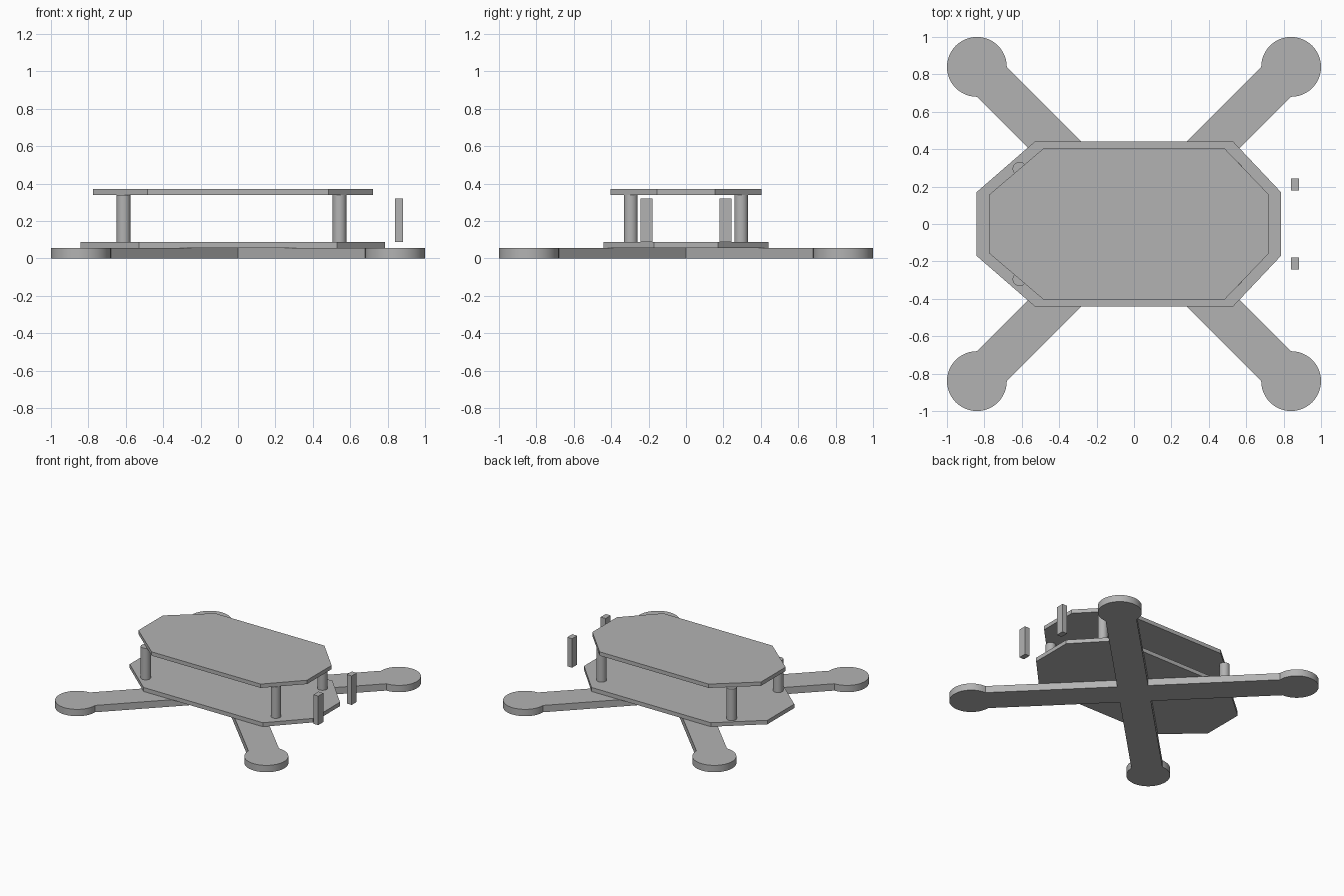
import bpy, bmesh
from math import cos, sin, pi, radians

cube = bpy.data.objects.get("Cube")
if cube:
    bpy.data.objects.remove(cube, do_unlink=True)

# One plain grey for the whole frame
grey = bpy.data.materials.new("plain_grey")
grey.use_nodes = True
GREY = (0.45, 0.45, 0.45, 1)
grey.diffuse_color = GREY
grey.node_tree.nodes["Principled BSDF"].inputs["Base Color"].default_value = GREY


def slab(name, outline, bottom, top):
    """Extrude a flat outline between two heights."""
    bm = bmesh.new()
    base = bm.faces.new([bm.verts.new((x, y, bottom)) for x, y in outline])
    up = bmesh.ops.extrude_face_region(bm, geom=[base])["geom"]
    bmesh.ops.translate(bm, vec=(0, 0, top - bottom),
                        verts=[v for v in up if isinstance(v, bmesh.types.BMVert)])
    bmesh.ops.recalc_face_normals(bm, faces=bm.faces)
    mesh = bpy.data.meshes.new(name)
    bm.to_mesh(mesh)
    bm.free()
    mesh.materials.append(grey)
    obj = bpy.data.objects.new(name, mesh)
    bpy.context.collection.objects.link(obj)
    bpy.ops.object.select_all(action='DESELECT')
    obj.select_set(True)
    bpy.context.view_layer.objects.active = obj
    bpy.ops.object.shade_smooth_by_angle(angle=radians(30))
    return obj


def circle(cx, cy, radius, start, sweep, steps):
    return [(cx + radius * cos(start + sweep * i / steps),
             cy + radius * sin(start + sweep * i / steps)) for i in range(steps + 1)]


def chamfered(back, front, half_width, side_x, end_y):
    """Eight-sided plate outline, mirrored across the long axis."""
    half = [(front, end_y), (side_x, half_width), (-side_x, half_width), (back, end_y)]
    return half + [(x, -y) for x, y in reversed(half)]


ARM_TOP, DECK_TOP, ROOF_BASE, ROOF_TOP = 0.055, 0.087, 0.34, 0.371
PAD, PAD_R = 0.84, 0.16

# Crossed arms with round motor pads: one quarter, turned four times
quarter = [(PAD_R, 0)] + circle(PAD, PAD, PAD_R, -pi / 2, 1.5 * pi, 36)
cross = []
for _ in range(4):
    cross += quarter
    quarter = [(-y, x) for x, y in quarter]
slab("crossed_arms", cross, 0, ARM_TOP)

# Lower and upper plates
slab("lower_plate", chamfered(-0.842, 0.786, 0.441, 0.53, 0.17), ARM_TOP, DECK_TOP)
slab("upper_plate", chamfered(-0.775, 0.722, 0.404, 0.484, 0.156), ROOF_BASE, ROOF_TOP)

for side, sign in (("left", 1), ("right", -1)):
    # Round standoffs between the plates
    for end, x in (("rear", -0.612), ("front", 0.543)):
        slab(f"standoff_{end}_{side}", circle(x, sign * 0.295, 0.037, 0, 2 * pi, 32)[:-1],
             DECK_TOP, ROOF_BASE)
    # Free-standing upright bars
    x0, x1, y0, y1 = 0.84, 0.883, sign * 0.212 - 0.032, sign * 0.212 + 0.032
    slab(f"upright_bar_{side}", [(x0, y0), (x1, y0), (x1, y1), (x0, y1)], DECK_TOP, 0.32)
